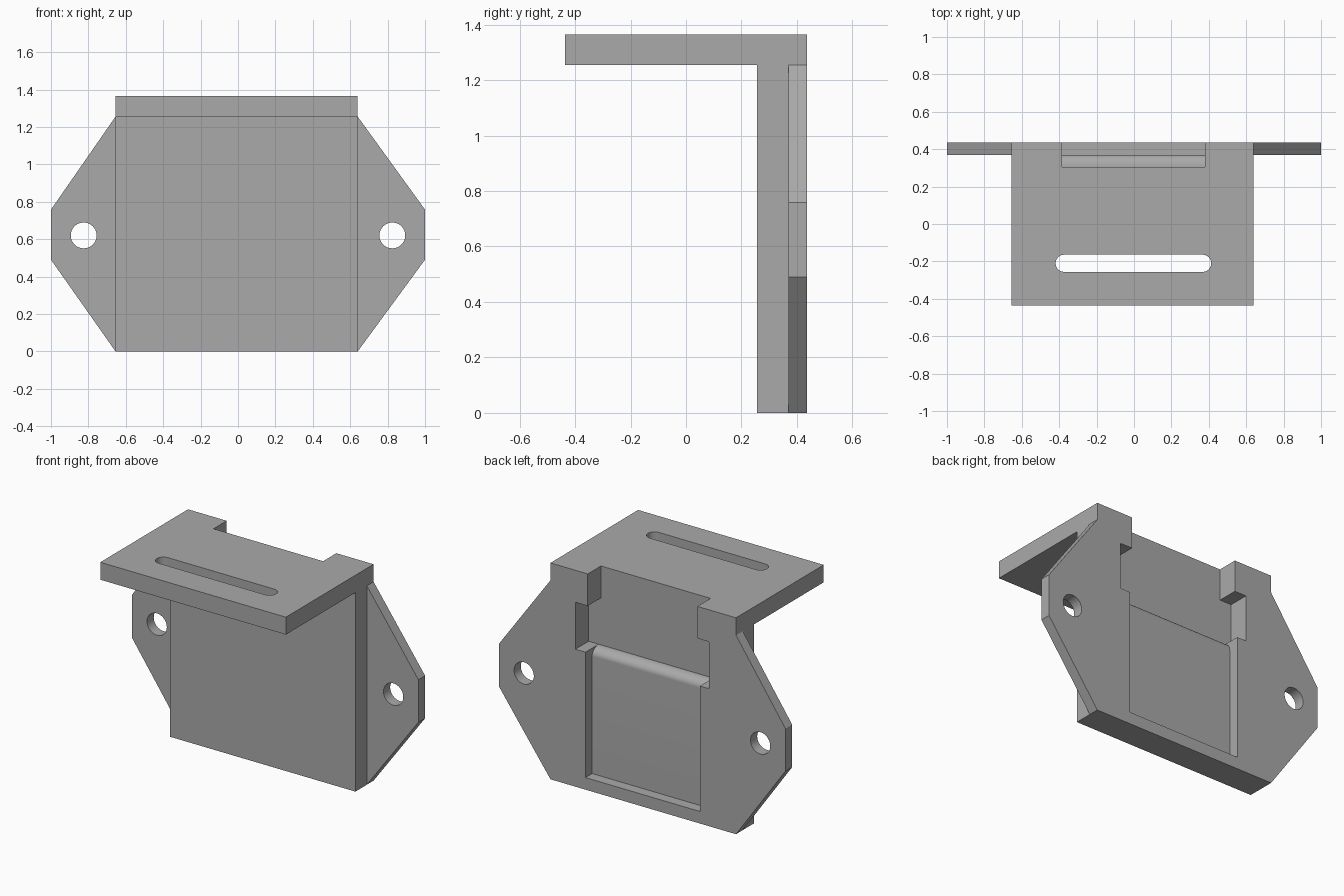
import bpy, bmesh, math
from mathutils import Vector

cube = bpy.data.objects.get("Cube")
if cube:
    bpy.data.objects.remove(cube, do_unlink=True)

grey = bpy.data.materials.new("plain grey")
grey.use_nodes = True
grey.diffuse_color = (0.4, 0.4, 0.4, 1)
grey.node_tree.nodes["Principled BSDF"].inputs["Base Color"].default_value = (0.4, 0.4, 0.4, 1)


def prism(name, outline, axis, start, end):
    """Extrude a 2D outline along an axis; its two coordinates fill the other axes in order."""
    def place(point, depth):
        co = list(point)
        co.insert(axis, depth)
        return Vector(co)
    bm = bmesh.new()
    face = bm.faces.new([bm.verts.new(place(p, start)) for p in outline])
    grown = bmesh.ops.extrude_face_region(bm, geom=[face])
    shift = place((0, 0), end - start)
    bmesh.ops.translate(bm, vec=shift, verts=[v for v in grown["geom"] if isinstance(v, bmesh.types.BMVert)])
    bmesh.ops.recalc_face_normals(bm, faces=bm.faces)
    mesh = bpy.data.meshes.new(name)
    bm.to_mesh(mesh)
    bm.free()
    mesh.materials.append(grey)
    obj = bpy.data.objects.new(name, mesh)
    bpy.context.collection.objects.link(obj)
    return obj


def arc(cx, cy, r, a0, a1, n):
    return [(cx + r * math.cos(math.radians(a0 + (a1 - a0) * i / n)),
             cy + r * math.sin(math.radians(a0 + (a1 - a0) * i / n))) for i in range(n + 1)]


def rect(a0, b0, a1, b1):
    return [(a0, b0), (a1, b0), (a1, b1), (a0, b1)]


def combine(target, tool, operation):
    tool.hide_render = True
    mod = target.modifiers.new(tool.name, "BOOLEAN")
    mod.operation, mod.solver, mod.object = operation, "EXACT", tool
    bpy.context.view_layer.objects.active = target
    bpy.ops.object.modifier_apply(modifier=mod.name)
    bpy.data.objects.remove(tool, do_unlink=True)


BACK, FRONT, TOP, SHELF = 0.437, -0.437, 1.365, 1.255
LEFT, RIGHT = 0.64, -0.655

# Upright block and top shelf, one angled section
section = [(BACK, 0), (BACK, TOP), (FRONT, TOP), (FRONT, SHELF), (0.256, SHELF), (0.256, 0)]
bracket = prism("bracket", section, 0, RIGHT, LEFT)

# Tapered mounting flange flush with the back
flange = [(RIGHT, 0), (LEFT, 0), (1, 0.49), (1, 0.758), (LEFT, SHELF),
          (RIGHT, SHELF), (-1, 0.758), (-1, 0.49)]
combine(bracket, prism("flange", flange, 1, 0.37, BACK), "UNION")

# Screw holes
for side in (-1, 1):
    hole = arc(side * 0.825, 0.62, 0.069, 0, 352.5, 47)
    combine(bracket, prism("screw_hole", hole, 1, 0.3, 0.5), "DIFFERENCE")

# Long slot in the shelf
slot = arc(0.367, -0.21, 0.046, -90, 90, 16) + arc(-0.373, -0.21, 0.046, 90, 270, 16)
combine(bracket, prism("shelf_slot", slot, 2, 1.2, 1.4), "DIFFERENCE")

# Lower pocket, with a rounded lip leading up into the deeper recess
lip = [(0.305 + 0.065 * c, 0.816 + 0.051 * s) for c, s in arc(0, 0, 1, 0, 90, 12)]
pocket = [(0.5, 0.076), (0.37, 0.076)] + lip + [(0.305, 1), (0.5, 1)]
combine(bracket, prism("lower_pocket", pocket, 0, -0.403, 0.396), "DIFFERENCE")

# Wide recess and the narrower notch open at the top
combine(bracket, prism("wide_recess", rect(-0.468, 0.867, 0.466, 1.163), 1, 0.305, 0.5), "DIFFERENCE")
combine(bracket, prism("top_notch", rect(-0.385, 1.1, 0.38, 1.5), 1, 0.305, 0.5), "DIFFERENCE")

# Smooth round walls, keep machined edges sharp
bpy.ops.object.select_all(action="DESELECT")
bracket.select_set(True)
bpy.context.view_layer.objects.active = bracket
bpy.ops.object.shade_smooth_by_angle(angle=math.radians(30))
